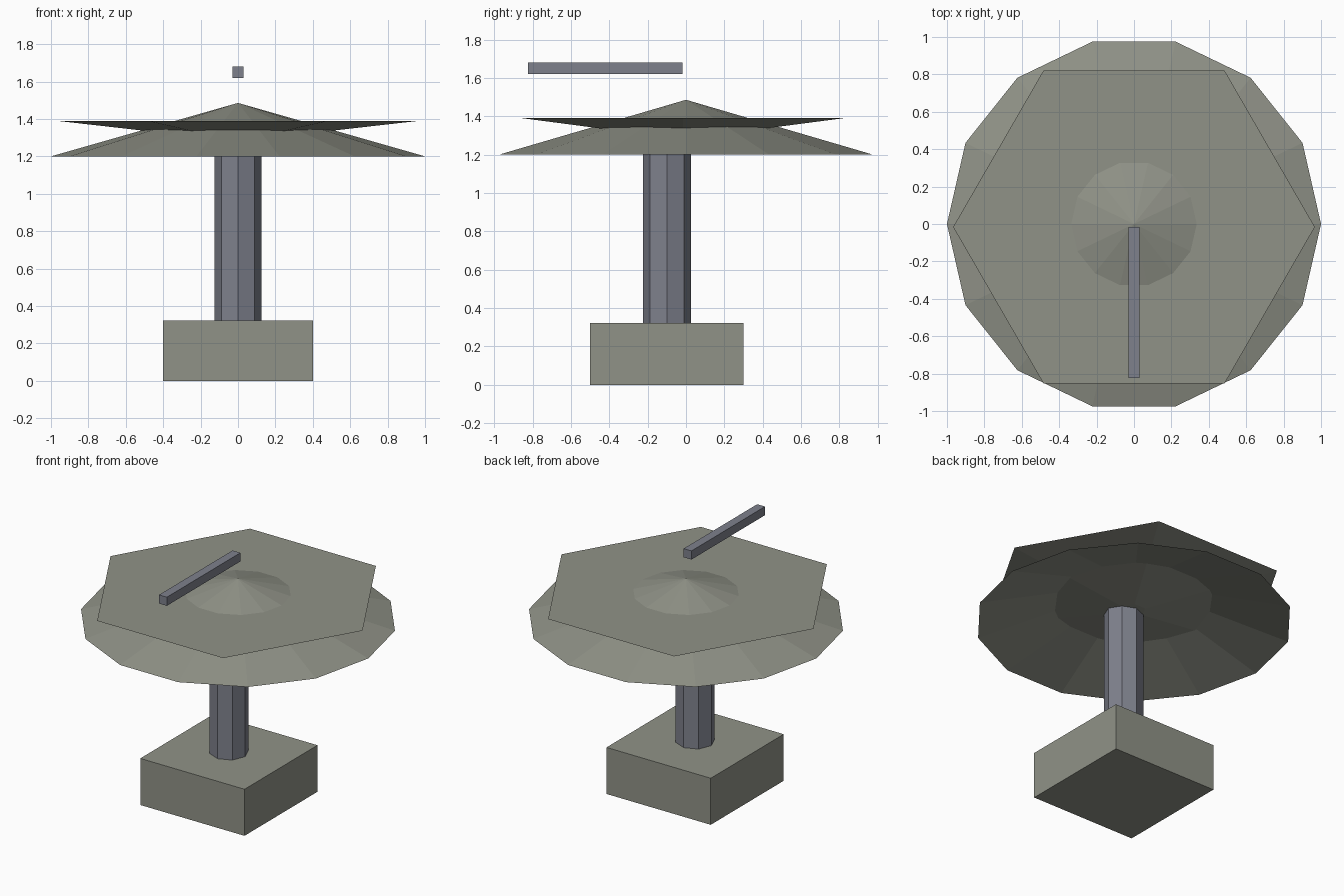
import bpy, bmesh, math
from mathutils import Matrix

if "Cube" in bpy.data.objects:
    bpy.data.objects.remove(bpy.data.objects["Cube"])


def material(name, rgb):
    m = bpy.data.materials.new(name)
    m.diffuse_color = (*rgb, 1)
    m.use_nodes = True
    m.node_tree.nodes["Principled BSDF"].inputs["Base Color"].default_value = m.diffuse_color
    return m


stone = material("grey_stone", (0.28, 0.29, 0.245))
metal = material("blue_grey_metal", (0.21, 0.22, 0.265))


def finish(bm, name, mat):
    bmesh.ops.recalc_face_normals(bm, faces=bm.faces)
    me = bpy.data.meshes.new(name)
    bm.to_mesh(me)
    bm.free()
    me.materials.append(mat)
    ob = bpy.data.objects.new(name, me)
    bpy.context.collection.objects.link(ob)


def box(name, mat, lo, hi):
    bm = bmesh.new()
    size = [b - a for a, b in zip(lo, hi)]
    mid = [(a + b) / 2 for a, b in zip(lo, hi)]
    bmesh.ops.create_cube(bm, size=1, matrix=Matrix.Translation(mid) @ Matrix.Diagonal((*size, 1)))
    finish(bm, name, mat)


def tapered(name, mat, sides, y, z0, r0, z1, r1, caps=True):
    """Upright prism, frustum or (r1 = 0) cone with a corner on the +x axis."""
    bm = bmesh.new()

    def ring(r, z):
        if r == 0:
            return [bm.verts.new((0, y, z))] * sides
        return [bm.verts.new((r * math.cos(math.tau * i / sides),
                              y + r * math.sin(math.tau * i / sides), z)) for i in range(sides)]
    low, high = ring(r0, z0), ring(r1, z1)
    for i in range(sides):
        j = (i + 1) % sides
        if r1 == 0:
            bm.faces.new((low[i], low[j], high[i]))
        else:
            bm.faces.new((low[i], low[j], high[j], high[i]))
    if caps:
        bm.faces.new(low[::-1])
        bm.faces.new(high)
    finish(bm, name, mat)


# square foot and octagonal post, set slightly forward
box("base_block", stone, (-0.4, -0.5, 0), (0.4, 0.3, 0.323))
tapered("post", metal, 8, -0.1, 0.3, 0.125, 1.32, 0.125)

# open-bottomed shallow cone
tapered("canopy_cone", stone, 14, 0, 1.2, 1.0, 1.486, 0, caps=False)

# shallow six-sided dish passing through the cone
tapered("hexagonal_dish", stone, 6, -0.016, 1.29, 0.085, 1.39, 0.967)

# floating bar above the canopy
box("top_bar", metal, (-0.03, -0.823, 1.62), (0.03, -0.017, 1.68))
